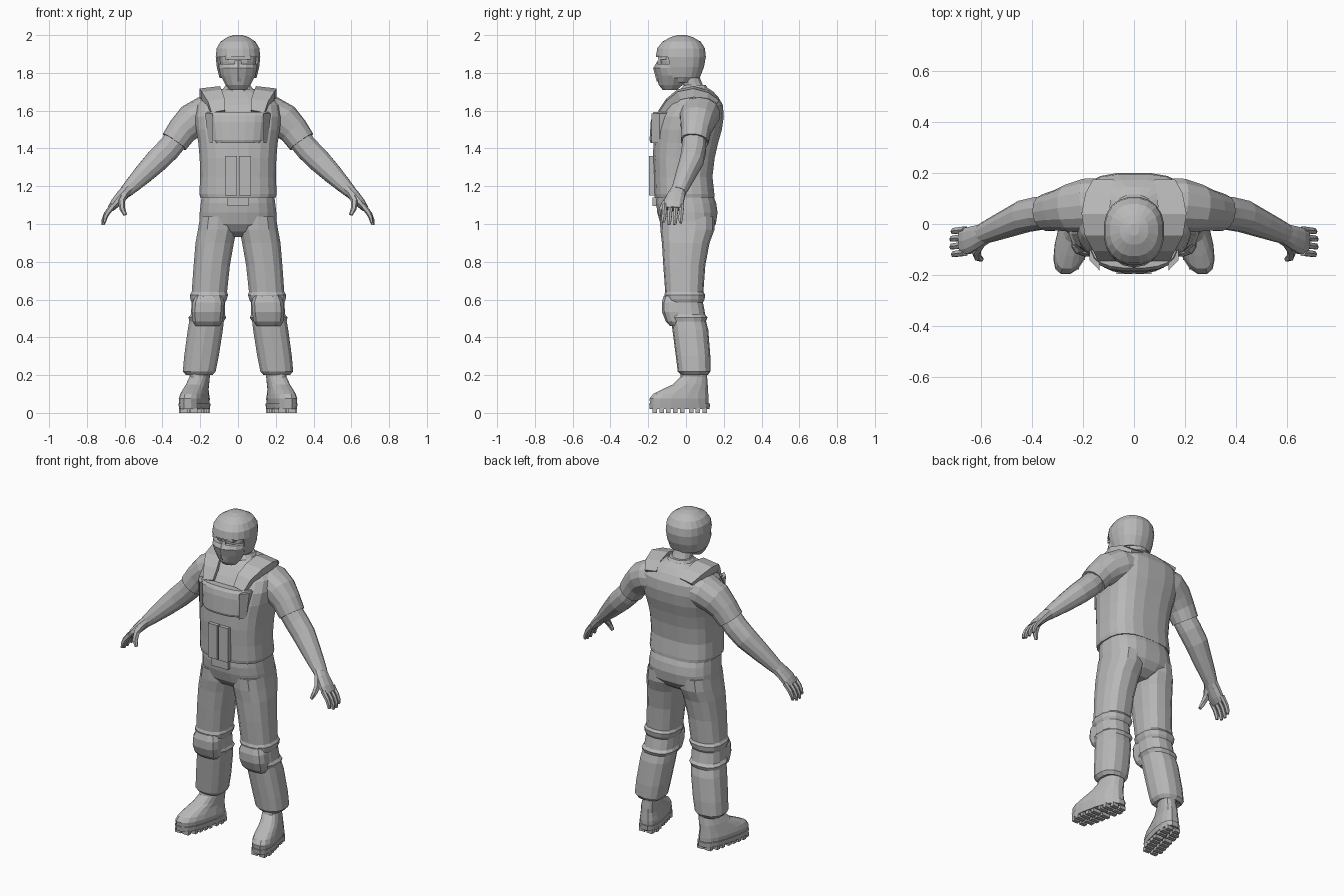
import bpy, bmesh, math
from mathutils import Vector

grey = bpy.data.materials.new("plain_grey")
grey.diffuse_color = (0.48, 0.48, 0.48, 1)


def build(name, rings, mirror=False, keep=None, caps=True, thick=0):
    """Skin a list of equal-length point rings."""
    bm = bmesh.new()
    vr = [[bm.verts.new(p) for p in r] for r in rings]
    n = len(vr[0])
    for a, b in zip(vr, vr[1:]):
        for i in range(n):
            j = (i + 1) % n
            bm.faces.new((a[i], a[j], b[j], b[i]))
    if caps:
        bm.faces.new(vr[0][::-1])
        bm.faces.new(vr[-1])
    bmesh.ops.recalc_face_normals(bm, faces=bm.faces)
    if keep:
        drop = [f for f in bm.faces if not keep(f.calc_center_median())]
        bmesh.ops.delete(bm, geom=drop, context='FACES')
    me = bpy.data.meshes.new(name)
    bm.to_mesh(me)
    bm.free()
    me.materials.append(grey)
    ob = bpy.data.objects.new(name, me)
    bpy.context.collection.objects.link(ob)
    if thick:
        ob.modifiers.new("thickness", 'SOLIDIFY').thickness = thick
    if mirror:
        ob.modifiers.new("mirror", 'MIRROR').use_mirror_merge = False
    return ob


def curve_pt(k, n, e):
    a = 2 * math.pi * (k + 0.5) / n
    f = lambda v: math.copysign(abs(v) ** (2 / e), v)
    return f(math.cos(a)), f(math.sin(a))


def stack(name, rows, n=16, e=2.4, skew=0, **kw):
    """Horizontal rounded sections: z, x0, x1, y0, y1."""
    rings = []
    grow = 1 / max(curve_pt(k, n, e)[0] for k in range(n))
    for z, x0, x1, y0, y1 in rows:
        ring = []
        for k in range(n):
            c, s = curve_pt(k, n, e)
            y = (y0 + y1) / 2 + s * grow * (y1 - y0) / 2
            x = (x0 + x1) / 2 + c * grow * (x1 - x0) / 2 - skew * y
            ring.append((x, y, z))
        rings.append(ring)
    return build(name, rings, **kw)


def tube(name, path, n=10, e=2.2, **kw):
    """Sections across a path: x, y, z, depth radius, height radius."""
    pts = [Vector(p[:3]) for p in path]
    rings = []
    for i, p in enumerate(path):
        t = (pts[min(i + 1, len(pts) - 1)] - pts[max(i - 1, 0)]).normalized()
        u = Vector((0, 1, 0))
        u = (u - t * u.dot(t)).normalized()
        v = t.cross(u)
        ring = []
        for k in range(n):
            c, s = curve_pt(k, n, e)
            ring.append(pts[i] + u * c * p[3] + v * s * p[4])
        rings.append(ring)
    return build(name, rings, **kw)


def box(name, x0, x1, y0, y1, z0, z1, **kw):
    ring = lambda z: [(x0, y0, z), (x1, y0, z), (x1, y1, z), (x0, y1, z)]
    return build(name, [ring(z0), ring(z1)], **kw)


# Vest body, with a small hem at the waist
stack("vest", [(1.14, -.2, .2, -.165, .15), (1.16, -.205, .205, -.168, .15),
               (1.25, -.2, .2, -.17, .14), (1.35, -.203, .203, -.175, .152),
               (1.43, -.21, .21, -.172, .17), (1.5, -.222, .222, -.165, .19),
               (1.57, -.228, .228, -.145, .2), (1.63, -.22, .22, -.105, .195),
               (1.67, -.185, .185, -.07, .172), (1.7, -.12, .12, -.04, .145),
               (1.72, -.07, .07, -.015, .115)], n=20, e=2.8)

# Chest panel with a lip and side tabs
stack("chest_panel", [(1.43, -.14, .14, -.188, .0), (1.445, -.148, .148, -.193, .0),
                      (1.54, -.16, .16, -.187, .0), (1.58, -.163, .163, -.178, .0)], n=20, e=2.6)
stack("chest_lip", [(1.575, -.17, .17, -.184, .0), (1.592, -.165, .165, -.172, .0)], n=20, e=2.6)
build("chest_tab", [[(.135, -.182, z0), (x, -.14, z0), (x, -.09, z0), (.135, -.09, z0)]
                    for z0, x in ((1.43, .155), (1.585, .175))], mirror=True)

# Front pouches and belt buckle
box("pouch", .005, .068, -.196, -.12, 1.15, 1.36, mirror=True)
box("belt_buckle", -.055, .055, -.178, -.1, 1.095, 1.14)

# Shoulder straps swept over the shoulders: x, y, z, half width
strap = [(.105, -.145, 1.595, .035), (.115, -.105, 1.655, .045), (.14, -.045, 1.705, .052),
         (.15, .04, 1.722, .055), (.14, .12, 1.7, .05), (.12, .175, 1.66, .04)]
rings = []
for x, y, z, w in strap:
    d = Vector((0, y - .05, z - 1.5)).normalized() * .04
    rings.append([(x - w, y, z + .008), (x + w, y, z - .005),
                  (x + w, y - d.y, z - d.z - .01), (x - w, y - d.y, z - d.z)])
build("shoulder_strap", rings, mirror=True)

# Collar and neck
stack("collar", [(1.68, -.085, .085, -.045, .13), (1.715, -.078, .078, -.03, .118),
                 (1.735, -.065, .065, -.01, .105)], n=12)
tube("neck", [(0, .055, 1.68, .055, .062), (0, .035, 1.74, .05, .058),
              (0, .0, 1.84, .05, .058)], n=12)

# Face under the helmet, mask and nose bridge
stack("face", [(1.75, -.06, .06, -.11, .03), (1.8, -.088, .088, -.125, .07),
               (1.86, -.095, .095, -.132, .08), (1.92, -.095, .095, -.13, .08)], n=14)
stack("mask", [(1.71, -.045, .045, -.122, -.05), (1.735, -.065, .065, -.142, -.02),
               (1.785, -.092, .092, -.156, .0), (1.825, -.1, .1, -.168, .0),
               (1.848, -.1, .1, -.155, .0)], n=14, e=1.9)
build("mask_ridge", [[(-.018, -.15, z), (0, y, z), (.018, -.15, z), (0, -.1, z)]
                     for z, y in ((1.755, -.155), (1.825, -.174), (1.865, -.15))])
box("brow", -.07, .07, -.148, -.09, 1.872, 1.89)

# Helmet shell, open below the brow
stack("helmet", [(1.772, -.098, .098, -.115, .072), (1.83, -.112, .112, -.14, .095),
                 (1.885, -.118, .118, -.16, .105), (1.93, -.113, .113, -.152, .1),
                 (1.965, -.093, .093, -.125, .078), (1.99, -.055, .055, -.08, .035),
                 (2.0, -.02, .02, -.045, .0)], n=20, e=2.3, thick=.012,
      keep=lambda c: c.z > 1.78 and (c.z > 1.87 or c.y > -.075))

# Short sleeves and bare arms
tube("sleeve", [(.13, .075, 1.585, .105, .09), (.18, .072, 1.58, .108, .095),
                (.245, .062, 1.545, .095, .092), (.295, .053, 1.495, .08, .08),
                (.337, .045, 1.435, .074, .074), (.333, .045, 1.441, .06, .06)],
     n=14, mirror=True)
tube("arm", [(.31, .045, 1.465, .064, .064), (.37, .042, 1.395, .066, .066),
             (.43, .03, 1.335, .064, .064), (.5, .0, 1.265, .054, .054),
             (.56, -.025, 1.205, .046, .042), (.595, -.04, 1.17, .04, .034)],
     n=12, mirror=True)

# Hands with four fingers and a thumb
tube("hand", [(.58, -.036, 1.185, .04, .034), (.615, -.052, 1.15, .048, .03),
              (.65, -.066, 1.11, .054, .026), (.675, -.068, 1.08, .05, .018)],
     n=10, mirror=True)
for i, reach in enumerate((.92, 1.05, 1.05, .95)):
    y = -.112 + .03 * i
    tube("finger", [(.66, y, 1.1, .014, .016),
                    (.66 + .035 * reach, y - .004, 1.1 - .045 * reach, .0135, .014),
                    (.66 + .048 * reach, y - .006, 1.1 - .075 * reach, .0125, .012),
                    (.66 + .052 * reach, y - .008, 1.1 - .1 * reach, .009, .008)],
         n=6, mirror=True)
tube("thumb", [(.6, -.07, 1.16, .024, .022), (.618, -.105, 1.12, .019, .019),
               (.612, -.13, 1.08, .015, .015), (.597, -.138, 1.048, .01, .01)],
     n=6, mirror=True)

# Trouser seat
stack("trouser_seat", [(.93, -.07, .07, -.05, .085), (.96, -.15, .15, -.105, .13),
                       (1.0, -.205, .205, -.135, .158), (1.06, -.203, .203, -.152, .167),
                       (1.11, -.197, .197, -.158, .16), (1.15, -.192, .192, -.155, .145)],
      n=20, e=2.6)

# Trouser legs with gathered folds around the knee
stack("trouser_leg", [(1.04, .01, .2, -.135, .15), (.97, .008, .212, -.133, .148),
                      (.9, .022, .225, -.125, .122), (.78, .043, .235, -.118, .1),
                      (.64, .058, .245, -.108, .09), (.625, .052, .255, -.113, .1),
                      (.6, .06, .252, -.108, .096), (.585, .068, .245, -.1, .088),
                      (.52, .07, .25, -.095, .1), (.505, .062, .262, -.088, .112),
                      (.485, .075, .258, -.075, .104), (.44, .08, .266, -.07, .116),
                      (.3, .102, .285, -.052, .127), (.22, .118, .292, -.042, .128),
                      (.2, .135, .275, -.025, .115), (.21, .16, .25, .0, .09)],
      n=14, e=2.5, mirror=True)

# Knee pads
stack("knee_pad", [(.46, .1, .225, -.085, .0), (.485, .082, .24, -.108, .0),
                   (.535, .075, .245, -.127, .0), (.585, .072, .24, -.128, .0),
                   (.62, .085, .225, -.118, .0)], n=12, e=3, mirror=True)

# Boots: skewed so the toes turn outward
stack("boot", [(.045, .158, .288, -.19, .12), (.075, .155, .291, -.193, .12),
               (.1, .16, .286, -.175, .118), (.125, .165, .28, -.125, .116),
               (.15, .165, .274, -.07, .115), (.19, .163, .262, -.03, .112),
               (.24, .16, .262, -.02, .112)], n=16, e=2.5, skew=.23, mirror=True)
stack("boot_sole", [(.02, .157, .288, -.192, .125), (.05, .153, .292, -.195, .127)],
      n=16, e=2.6, skew=.23, mirror=True)

# Sole treads in two columns
for i in range(8):
    y = -.165 + .036 * i + (.012 if i > 4 else 0)
    half = .045 if i in (0, 7) else .06
    for s in (-1, 1):
        cx = .222 - .23 * y
        a, b = sorted((cx + s * .006, cx + s * half))
        box("tread", a, b, y - .012, y + .012, 0, .025, mirror=True)
